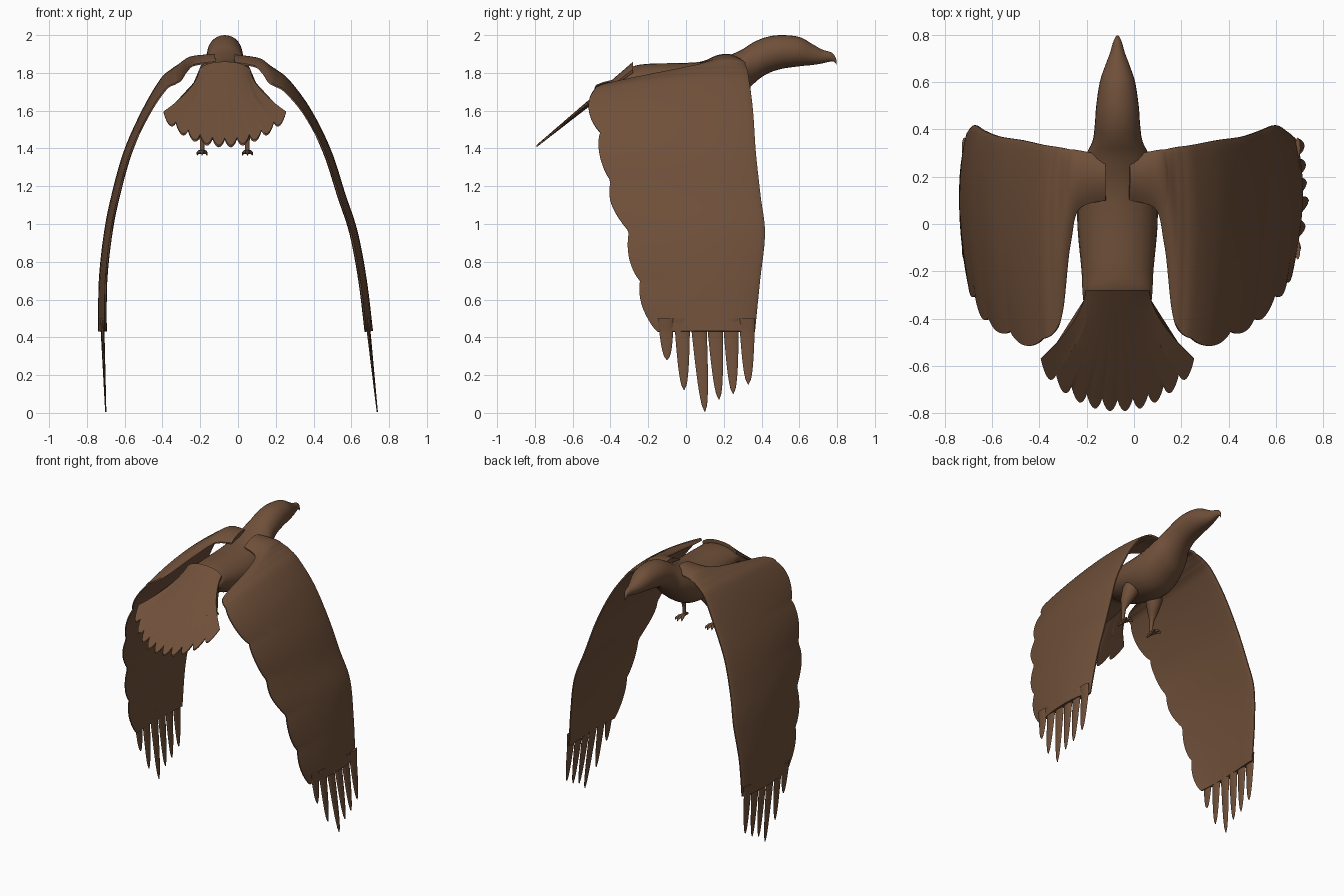
import bpy, bmesh, math
from mathutils import Vector

if "Cube" in bpy.data.objects:
    bpy.data.objects.remove(bpy.data.objects["Cube"])

CX = -0.07  # body axis

brown = bpy.data.materials.new("feather brown")
brown.diffuse_color = (0.16, 0.08, 0.042, 1)
brown.use_nodes = True
brown.node_tree.nodes["Principled BSDF"].inputs["Base Color"].default_value = brown.diffuse_color


def loft(name, rings, angle=50):
    """Skin a list of closed rings and cap both ends."""
    bm = bmesh.new()
    vs = [[bm.verts.new(p) for p in r] for r in rings]
    n = len(vs[0])
    for a, b in zip(vs, vs[1:]):
        for i in range(n):
            j = (i + 1) % n
            bm.faces.new((a[i], a[j], b[j], b[i]))
    bm.faces.new(vs[0])
    bm.faces.new(vs[-1])
    bmesh.ops.recalc_face_normals(bm, faces=bm.faces)
    me = bpy.data.meshes.new(name)
    bm.to_mesh(me)
    bm.free()
    me.materials.append(brown)
    ob = bpy.data.objects.new(name, me)
    bpy.context.collection.objects.link(ob)
    bpy.ops.object.select_all(action='DESELECT')
    ob.select_set(True)
    bpy.context.view_layer.objects.active = ob
    bpy.ops.object.shade_smooth_by_angle(angle=math.radians(angle))
    return ob


def spline(rows, steps):
    """Catmull-Rom sampling of rows of numbers."""
    out = []
    for i in range(len(rows) - 1):
        p = [rows[max(i - 1, 0)], rows[i], rows[i + 1], rows[min(i + 2, len(rows) - 1)]]
        for k in range(steps):
            t = k / steps
            out.append([0.5 * (2 * b + (c - a) * t + (2 * a - 5 * b + 4 * c - d) * t * t
                               + (3 * b - a - 3 * c + d) * t ** 3) for a, b, c, d in zip(*p)])
    return out + [list(rows[-1])]


def tube(name, path, flat=1.0):
    """Round tube along (x, y, z, radius) points."""
    rings = []
    for i, p in enumerate(path):
        d = Vector(path[min(i + 1, len(path) - 1)][:3]) - Vector(path[max(i - 1, 0)][:3])
        d.normalize()
        u = d.cross(Vector((0, 1, 0)) if abs(d.y) < 0.7 else Vector((0, 0, 1))).normalized()
        w = d.cross(u)
        rings.append([Vector(p[:3]) + p[3] * (u * math.cos(a) + w * math.sin(a) * flat)
                      for a in (k * math.tau / 10 for k in range(10))])
    return loft(name, rings)


# Body, neck, head and hooked beak: y, half width, top, bottom
body = [(-.50, .09, 1.655, 1.62), (-.42, .13, 1.735, 1.66), (-.30, .147, 1.825, 1.70),
        (-.20, .152, 1.848, 1.64), (0, .17, 1.853, 1.575), (.15, .165, 1.868, 1.58),
        (.28, .138, 1.915, 1.66), (.35, .106, 1.958, 1.735), (.42, .096, 1.988, 1.79),
        (.50, .09, 2.0, 1.82), (.60, .075, 1.99, 1.835), (.67, .052, 1.952, 1.842),
        (.72, .033, 1.924, 1.85), (.765, .02, 1.91, 1.86), (.785, .012, 1.895, 1.858),
        (.798, .004, 1.865, 1.84)]
rings = []
for y, w, t, b in spline(body, 4):
    rings.append([(CX + w * math.cos(a), y, (t + b) / 2 + (t - b) / 2 * math.sin(a))
                  for a in (k * math.tau / 28 for k in range(28))])
loft("body", rings, 60)

# Fanned tail with ten feather tips
N, P, FEATHERS = 80, 14, 10
rings = []
for i in range(N + 1):
    t = -1 + 2 * i / N
    tip = abs(math.sin(math.pi * FEATHERS * i / N)) ** 0.8
    top, bot = [], []
    for k in range(P + 1):
        p = k / P
        y_end = -.745 + .175 * abs(t) ** 2.2 - .048 * tip
        y = -.28 + (y_end + .28) * p
        x = CX + t * (.135 + .19 * p ** 1.7)
        z = 1.815 - .82 * (-.30 - y) - .02 * t * t * (1 - p)
        h = (.022 * (1 - p) + .006) * (1 - .7 * t ** 4)
        top.append((x, y, z + h))
        bot.append((x, y, z - h))
    rings.append(top + bot[::-1])
loft("tail", rings, 40)

# Wing stations: left reach, right reach, left z, right z, leading y, trailing y, trailing drop
stations = [(.05, .05, 1.875, 1.872, .29, .10, .01), (.165, .165, 1.868, 1.86, .312, .06, .02),
            (.205, .205, 1.855, 1.845, .316, -.10, .04), (.235, .235, 1.84, 1.83, .322, -.36, .07),
            (.265, .265, 1.82, 1.81, .327, -.45, .07), (.32, .325, 1.765, 1.755, .335, -.485, .05),
            (.41, .43, 1.60, 1.60, .355, -.475, .02), (.505, .535, 1.38, 1.38, .37, -.425, 0),
            (.57, .61, 1.15, 1.15, .395, -.375, 0), (.61, .675, .95, .95, .418, -.295, 0),
            (.637, .722, .70, .70, .392, -.24, 0), (.64, .755, .43, .43, .365, -.15, 0)]
tips = [(-.10, .28), (-.01, .12), (.10, .005), (.175, .07), (.25, .10), (.33, .15)]
CH = 16

for side, name in ((-1, "left"), (1, "right")):
    c = 0 if side < 0 else 1
    st = spline(stations, 10)
    rings = []
    for i, s in enumerate(st):
        a, b = st[max(i - 1, 0)], st[min(i + 1, len(st) - 1)]
        d = Vector((b[c] - a[c], b[2 + c] - a[2 + c])).normalized()
        n = Vector((-d.y, d.x))                     # outward/up normal in the span plane
        z0, lead, trail = s[2 + c], s[4], s[5]
        if z0 < 1.76:                               # scalloped rear feathers
            trail -= .035 * abs(math.sin(math.pi * (z0 - .43) / .266)) ** 0.7
        up, low = [], []
        for k in range(CH + 1):
            v = (1 - math.cos(math.pi * k / CH)) / 2
            y = lead + (trail - lead) * v
            camber = .022 * (1 - (2 * v - 1) ** 2) - .008
            thick = .004 + .034 * math.sqrt(v) * (1 - v)
            dz = -s[6] * v
            for lst, h in ((up, camber + thick), (low, camber - thick)):
                lst.append((CX + side * (s[c] + n.x * h), y, z0 + dz + n.y * h))
        rings.append(up + low[::-1])
    loft(name + "_wing", rings, 50)

    # Long separated feathers at the wing end
    x0, x1 = (CX - .64, -.70) if side < 0 else (CX + .755, .738)
    for f, (ty, tz) in enumerate(tips):
        by = -.107 + .086 * f
        rings = []
        for k in range(15):
            q = k / 14
            z = .50 + (tz - .50) * q
            y = by + (ty - by) * q
            x = x0 + (x1 - x0) * max(0, (.43 - z) / .43) + side * .008 * (1 - q)
            w = .043 * (1 - .45 * q) * math.sqrt(max(.004, 1 - q ** 5))
            h = .011 * (1 - .7 * q)
            rings.append([(x + h * math.sin(a), y + w * math.cos(a), z)
                          for a in (m * math.tau / 12 for m in range(12))])
        loft(f"{name}_wing_tip_feather_{f + 1}", rings, 60)

    # Leg with feathered thigh, and a foot with three front toes and one rear toe
    lx = CX + side * .12
    tube(name + "_leg", [(CX + side * .085, .02, 1.68, .05), (CX + side * .10, 0, 1.60, .056),
                         (lx - side * .005, -.03, 1.53, .036), (lx, -.045, 1.48, .017),
                         (lx, -.05, 1.44, .012), (lx, -.05, 1.375, .012)])
    for j, (dx, dy) in enumerate(((-.026, .065), (0, .08), (.026, .065), (0, -.045))):
        tube(f"{name}_toe_{j + 1}", [(lx, -.05, 1.382, .011),
                                     (lx + dx * .6, -.05 + dy * .6, 1.381, .010),
                                     (lx + dx * .9, -.05 + dy * .9, 1.376, .007),
                                     (lx + dx, -.05 + dy, 1.364, .002)])
